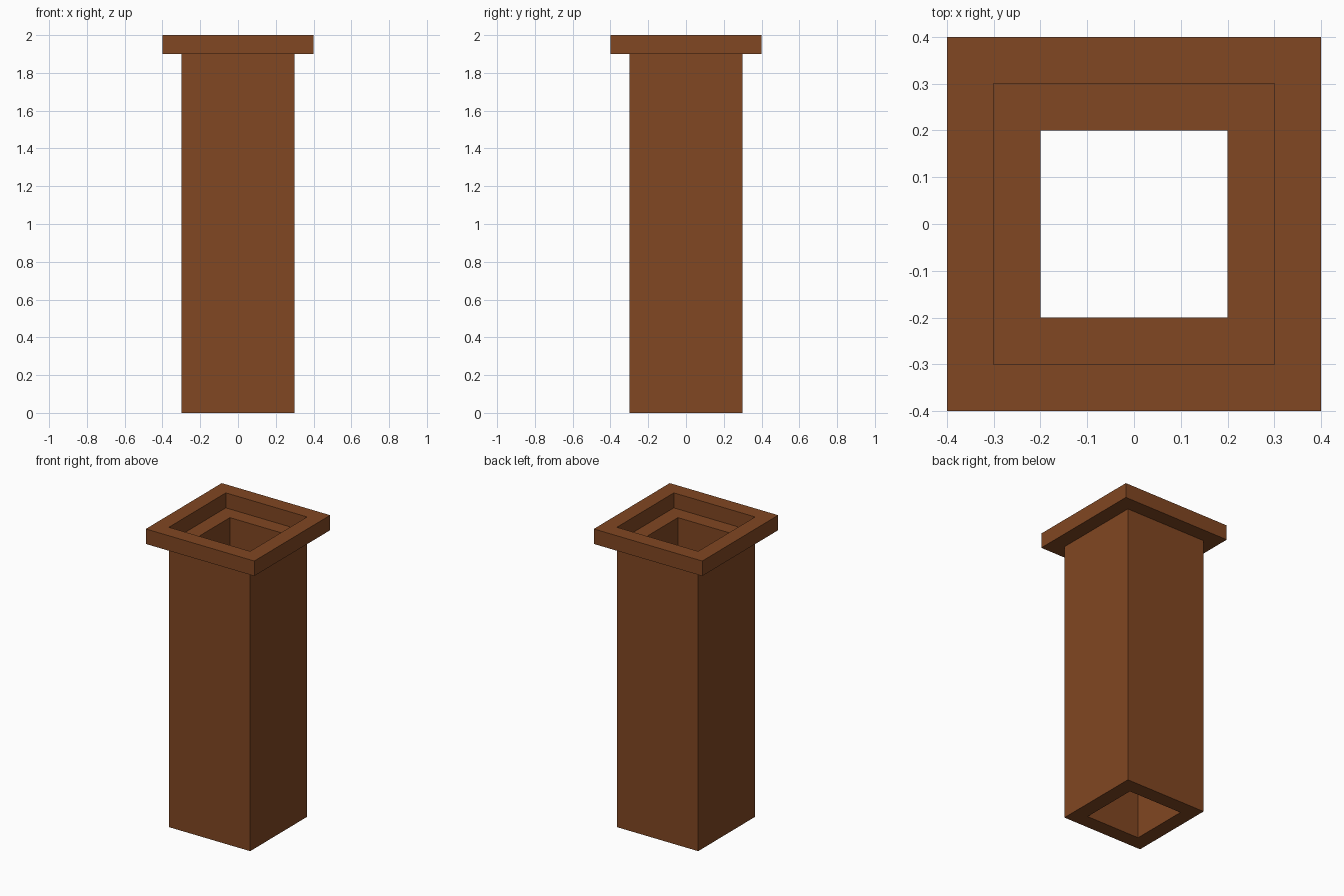
import bpy
import bmesh

cube = bpy.data.objects.get("Cube")
if cube:
    bpy.data.objects.remove(cube, do_unlink=True)

brown = bpy.data.materials.new("brown")
brown.use_nodes = True
colour = (0.22, 0.063, 0.016, 1)
brown.diffuse_color = colour
brown.node_tree.nodes["Principled BSDF"].inputs["Base Color"].default_value = colour


def square_tube(name, outer, inner, bottom, top):
    """Square tube with open ends, given by its half widths and heights."""
    bm = bmesh.new()
    corners = [(-1, -1), (1, -1), (1, 1), (-1, 1)]
    # Section loop: outer bottom, outer top, inner top, inner bottom
    section = [(outer, bottom), (outer, top), (inner, top), (inner, bottom)]
    loops = [[bm.verts.new((x * r, y * r, z)) for x, y in corners]
             for r, z in section]
    for i in range(4):
        a, b = loops[i], loops[(i + 1) % 4]
        for j in range(4):
            k = (j + 1) % 4
            bm.faces.new((a[j], a[k], b[k], b[j]))
    bmesh.ops.recalc_face_normals(bm, faces=bm.faces)
    mesh = bpy.data.meshes.new(name)
    bm.to_mesh(mesh)
    bm.free()
    mesh.materials.append(brown)
    obj = bpy.data.objects.new(name, mesh)
    bpy.context.collection.objects.link(obj)
    return obj


# Hollow shaft, open right through
square_tube("shaft", 0.3, 0.2, 0, 1.9)
# Wider rim resting on the outer edge of the shaft
square_tube("rim", 0.4, 0.3, 1.9, 2)
